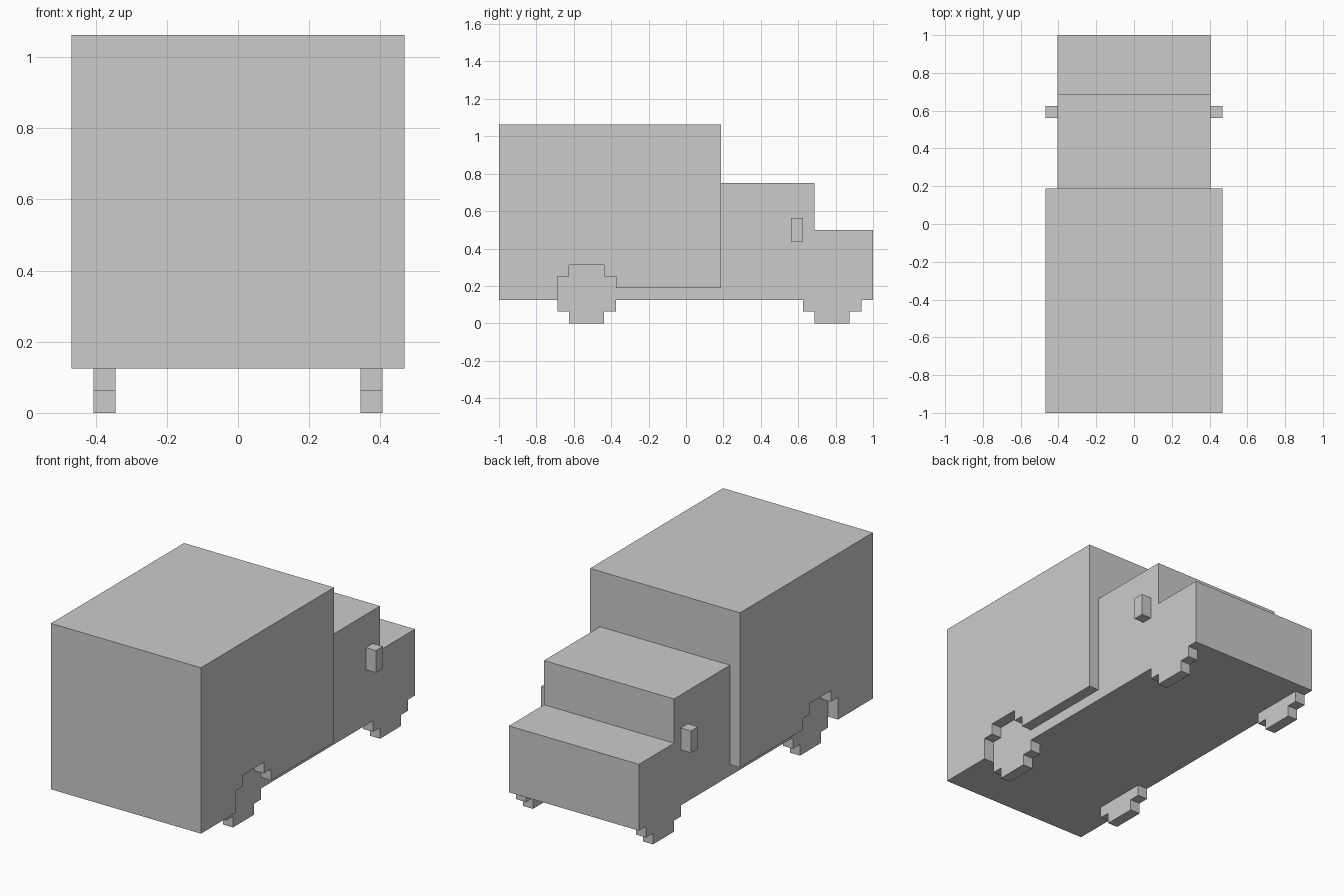
import bpy
import bmesh

if "Cube" in bpy.data.objects:
    bpy.data.objects.remove(bpy.data.objects["Cube"])

U = 1 / 16  # block size of the voxel grid


def extrude(name, profile, x0, x1):
    """Solid from a (y, z) profile in blocks, spanning x0..x1 blocks."""
    bm = bmesh.new()
    face = bm.faces.new([bm.verts.new((x0 * U, y * U, z * U)) for y, z in profile])
    new = bmesh.ops.extrude_face_region(bm, geom=[face])["geom"]
    verts = [v for v in new if isinstance(v, bmesh.types.BMVert)]
    bmesh.ops.translate(bm, verts=verts, vec=((x1 - x0) * U, 0, 0))
    bmesh.ops.recalc_face_normals(bm, faces=bm.faces)
    mesh = bpy.data.meshes.new(name)
    bm.to_mesh(mesh)
    bm.free()
    obj = bpy.data.objects.new(name, mesh)
    bpy.context.collection.objects.link(obj)
    return obj


def extrude_pair(name, profile, x0, x1):
    obj = extrude(name, profile, x0, x1)
    obj.modifiers.new("Mirror", "MIRROR").use_mirror_merge = False
    return obj


# Stepped wheel arch, listed from its rear foot to its front foot
arch = [(-11, 4), (-10, 4), (-10, 5), (-7, 5), (-7, 4), (-6, 4), (-6, 3), (3, 3)]

# Cargo box, with its sides cut away around the rear wheels
extrude("cargo_box", [(-16, 17), (-16, 2), (-11, 2)] + arch + [(3, 17)], -7.5, 7.5)

# Narrower chassis that fills the cut-away
extrude("chassis", [(-11, 2)] + arch + [(3, 2)], -6.5, 6.5)

# Cab and bonnet
extrude("cab", [(3, 2), (16, 2), (16, 8), (11, 8), (11, 12), (3, 12)], -6.5, 6.5)

# Stepped wheels showing below the body
for name, y in (("rear_wheels", -11), ("front_wheels", 10)):
    wheel = [(0, 2), (0, 1), (1, 1), (1, 0), (4, 0), (4, 1), (5, 1), (5, 2)]
    # the rear wheel is offset so both share the same five-block tread
    extrude_pair(name, [(y + a, z) for a, z in wheel], 5.5, 6.5)

# Door mirrors
extrude_pair("door_mirrors", [(9, 7), (10, 7), (10, 9), (9, 9)], 6.5, 7.5)
